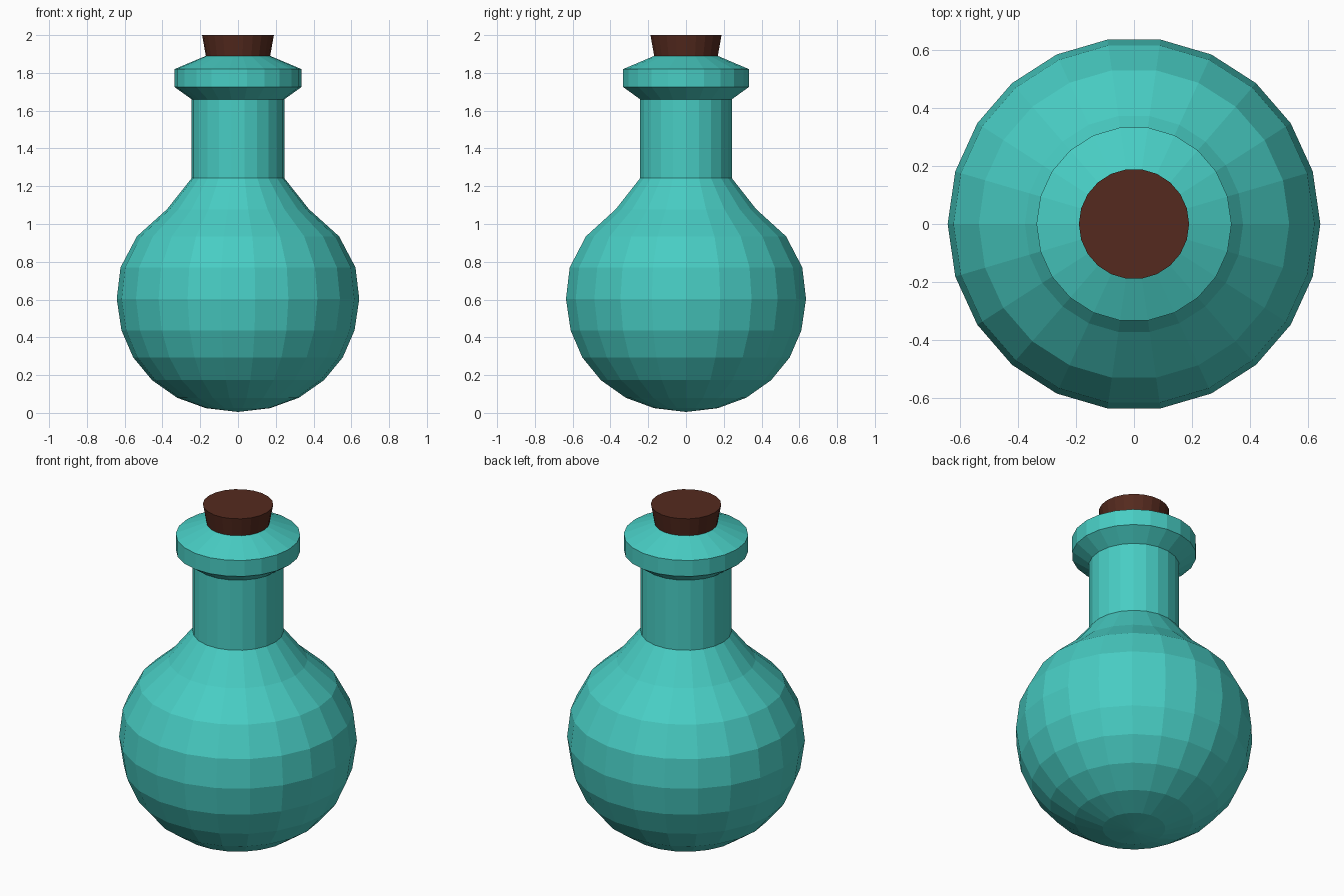
import bpy, bmesh
from math import cos, sin, tau

if "Cube" in bpy.data.objects:
    bpy.data.objects.remove(bpy.data.objects["Cube"])

SIDES = 22


def material(name, rgb):
    mat = bpy.data.materials.new(name)
    mat.diffuse_color = (*rgb, 1)
    mat.use_nodes = True
    mat.node_tree.nodes["Principled BSDF"].inputs["Base Color"].default_value = mat.diffuse_color
    return mat


def lathe(name, profile, mat):
    """Revolve (radius, z) points, bottom to top, into a flat-faced closed solid."""
    bm = bmesh.new()
    rings = []
    for r, z in profile:
        if r == 0:
            rings.append([bm.verts.new((0, 0, z))] * SIDES)
        else:
            rings.append([bm.verts.new((r * cos(tau * i / SIDES), r * sin(tau * i / SIDES), z))
                          for i in range(SIDES)])
    for low, high in zip(rings, rings[1:]):
        for i in range(SIDES):
            j = (i + 1) % SIDES
            corners = dict.fromkeys((low[i], low[j], high[j], high[i]))
            bm.faces.new(list(corners))
    # Flat caps where the profile does not end on the axis
    if profile[0][0] > 0:
        bm.faces.new(rings[0][::-1])
    if profile[-1][0] > 0:
        bm.faces.new(rings[-1])
    bmesh.ops.recalc_face_normals(bm, faces=bm.faces)
    mesh = bpy.data.meshes.new(name)
    bm.to_mesh(mesh)
    bm.free()
    mesh.materials.append(mat)
    obj = bpy.data.objects.new(name, mesh)
    bpy.context.collection.objects.link(obj)
    return obj


glass = material("teal_glass", (0.065, 0.61, 0.55))
cork = material("brown_cork", (0.09, 0.023, 0.013))

# Round body, straight neck and flared lip in one profile
lathe("bottle", [
    (0, 0.005), (0.17, 0.025), (0.322, 0.08), (0.455, 0.173), (0.555, 0.294),
    (0.617, 0.437), (0.642, 0.603), (0.622, 0.77), (0.535, 0.935), (0.376, 1.078),
    (0.245, 1.243), (0.245, 1.66),
    (0.336, 1.725), (0.336, 1.82), (0.17, 1.89),
], glass)

# Tapered stopper, its foot sunk into the lip
lathe("stopper", [(0.163, 1.85), (0.19, 2.0)], cork)
